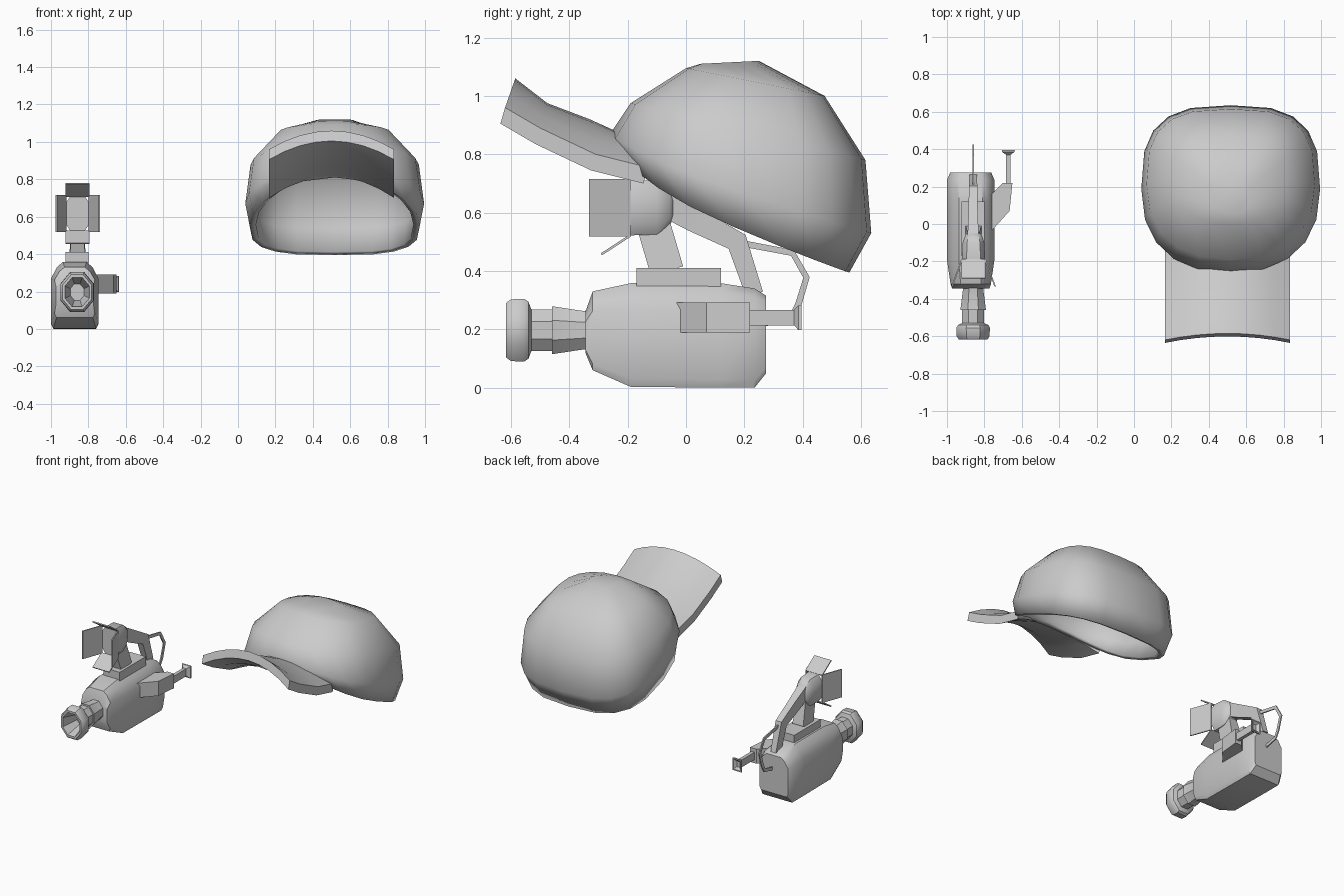
import bpy, bmesh
from math import sin, cos, pi, radians
from mathutils import Vector

if "Cube" in bpy.data.objects:
    bpy.data.objects.remove(bpy.data.objects["Cube"])

CX, CAM = 0.517, -0.873     # centre lines of cap and camera


def loft(name, rings, cap_start=True, cap_end=True, smooth=35):
    """Bridge closed rings of equal point count into one mesh."""
    bm = bmesh.new()
    vs = [[bm.verts.new(p) for p in r] for r in rings]
    n = len(rings[0])
    for a, b in zip(vs, vs[1:]):
        for i in range(n):
            j = (i + 1) % n
            bm.faces.new((a[i], a[j], b[j], b[i]))
    if cap_start:
        bm.faces.new(vs[0])
    if cap_end:
        bm.faces.new(vs[-1])
    bmesh.ops.recalc_face_normals(bm, faces=bm.faces)
    me = bpy.data.meshes.new(name)
    bm.to_mesh(me)
    bm.free()
    ob = bpy.data.objects.new(name, me)
    bpy.context.collection.objects.link(ob)
    if smooth:
        bpy.ops.object.select_all(action='DESELECT')
        ob.select_set(True)
        bpy.context.view_layer.objects.active = ob
        bpy.ops.object.shade_smooth_by_angle(angle=radians(smooth))
    return ob


def ribbon(name, path, width, thick, x):
    """Rectangular bar following a y-z path; widths may differ per point."""
    pts = [Vector(p) for p in path]
    rings = []
    for i, p in enumerate(pts):
        d = (pts[min(i + 1, len(pts) - 1)] - pts[max(i - 1, 0)]).normalized()
        w = width[i] if isinstance(width, list) else width
        t = thick[i] if isinstance(thick, list) else thick
        n = Vector((-d.y, d.x)) * w / 2
        rings.append([(x + s * t / 2, p.x + k * n.x, p.y + k * n.y)
                      for s, k in ((-1, -1), (1, -1), (1, 1), (-1, 1))])
    return loft(name, rings, smooth=0)


def rect(x, y, z, hx, hz):
    return [(x - hx, y, z - hz), (x + hx, y, z - hz), (x + hx, y, z + hz), (x - hx, y, z + hz)]


# Cap crown: tilted rounded-square rings (front y,z / back y,z / half width / side sag)
def power(v, e):
    return abs(v) ** e * (1 if v >= 0 else -1)


crown_rings = []
for fy, fz, by, bz, w, sag in ((-0.24, 0.81, 0.56, 0.395, 0.455, 0.05),
                               (-0.26, 0.87, 0.635, 0.53, 0.478, 0.03),
                               (-0.19, 0.975, 0.615, 0.78, 0.45, 0.0),
                               (0.0, 1.095, 0.475, 1.0, 0.30, 0.0),
                               (0.05, 1.11, 0.25, 1.12, 0.10, 0.0)):
    ring = []
    for i in range(20):
        a = 2 * pi * i / 20
        e = 0.68 if cos(a) > 0 else 0.85
        c, s = power(cos(a), e), power(sin(a), e)
        t = (c + 1) / 2
        ring.append((CX + w * s, fy + (by - fy) * t,
                     fz + (bz - fz) * t - sag * s * s * (1 - 0.7 * c)))
    crown_rings.append(ring)
crown = loft("cap_crown", crown_rings, cap_start=False, smooth=50)
shell = crown.modifiers.new("shell", 'SOLIDIFY')
shell.thickness, shell.offset = 0.035, -1

# Cap brim: centre and side profiles blended across its width
centre = [(-0.585, 1.06), (-0.475, 0.975), (-0.33, 0.92), (-0.22, 0.87)]
side = [(-0.62, 0.96), (-0.50, 0.89), (-0.31, 0.80), (-0.13, 0.755)]
cols = []
for i in range(9):
    u = -1 + i / 4
    top = [(CX - 0.017 + 0.335 * u, c[0] + (s[0] - c[0]) * u * u, c[1] + (s[1] - c[1]) * u * u)
           for c, s in zip(centre, side)]
    cols.append(top + [(x, y - 0.016, z - 0.055) for x, y, z in reversed(top)])
loft("cap_brim", cols)

# Camera body: sections along y (y, bottom, top, half width)
sections = []
for y, z0, z1, w in ((-0.33, 0.10, 0.27, 0.085), (-0.345, 0.12, 0.26, 0.10),
                     (-0.32, 0.06, 0.33, 0.108), (-0.19, 0.003, 0.358, 0.127),
                     (0.12, 0.0, 0.358, 0.127), (0.235, 0.0, 0.34, 0.127), (0.275, 0.05, 0.315, 0.11)):
    h = z1 - z0
    half = [(0.9 * w, z0), (w, z0 + 0.08 * h), (w, z0 + 0.75 * h), (0.75 * w, z0 + 0.92 * h), (0.5 * w, z1)]
    sections.append([(CAM + x, y, z) for x, z in half] + [(CAM - x, y, z) for x, z in reversed(half)])
loft("camera_body", sections[1:])
loft("camera_top_block", [rect(-0.86, y, 0.375, 0.062, 0.035) for y in (-0.17, 0.12)], smooth=0)

# Lens and hood: eight-sided turned profile along y, ending in a recess
lens = [(-0.32, 0.075), (-0.35, 0.067), (-0.46, 0.084), (-0.46, 0.073), (-0.53, 0.073),
        (-0.54, 0.100), (-0.555, 0.110), (-0.60, 0.108), (-0.617, 0.095), (-0.617, 0.08), (-0.50, 0.045)]
loft("lens", [[(-0.86 + 0.88 * r * sin((k + .5) * pi / 4), y, 0.197 + 1.06 * r * cos((k + .5) * pi / 4))
               for k in range(8)] for y, r in lens])

# Lamp on a neck above the body
ribbon("lamp_neck", [(-0.065, 0.40), (-0.115, 0.57)], 0.115, [0.085, 0.055], -0.858)
head = []
for y, hx, hz in ((-0.19, 0.062, 0.095), (-0.10, 0.058, 0.092), (-0.055, 0.042, 0.06), (-0.04, 0.02, 0.03)):
    head.append([(-0.858 + hx * a, y, 0.617 + hz * b) for a, b in
                 ((-.6, -1), (.6, -1), (1, -.6), (1, .6), (.6, 1), (-.6, 1), (-1, .6), (-1, -.6))])
loft("lamp_head", head)

# Barn-door flaps: two at the sides, one above and one below
for s, label in ((-1, "left"), (1, "right")):
    rings = []
    for y, x in ((-0.19, 0.062), (-0.333, 0.115)):
        rings.append(rect(-0.858 + s * x, y, 0.617, 0.004, 0.098))
    loft("lamp_flap_" + label, rings, smooth=0)
ribbon("lamp_flap_upper", [(-0.19, 0.71), (-0.29, 0.778)], 0.008, 0.13, -0.858)
ribbon("lamp_flap_lower", [(-0.19, 0.522), (-0.29, 0.457)], 0.008, 0.13, -0.858)

# Carrying handle and cable
ribbon("handle", [(-0.08, 0.635), (0.03, 0.575), (0.175, 0.50), (0.235, 0.32)],
       [0.09, 0.085, 0.075, 0.06], [0.06, 0.05, 0.045, 0.04], -0.86)
ribbon("cable", [(0.19, 0.495), (0.365, 0.462), (0.413, 0.378), (0.385, 0.285), (0.36, 0.24), (0.265, 0.22)],
       0.022, 0.008, -0.86)

# Viewfinder on the camera's side: angled block, tube and flared eyecup
plan = [(-0.76, -0.035), (-0.665, 0.07), (-0.65, 0.22), (-0.70, 0.22), (-0.76, 0.16)]
loft("viewfinder_block", [[(x, y, z) for x, y in plan] for z in (0.19, 0.292)], smooth=0)
loft("viewfinder_eyepiece", [rect(-0.672, y, 0.24, hx, hz) for y, hx, hz in
     ((0.21, 0.012, 0.026), (0.37, 0.012, 0.026), (0.385, 0.033, 0.042), (0.395, 0.035, 0.043),
      (0.395, 0.028, 0.035), (0.38, 0.012, 0.02))], smooth=0)
